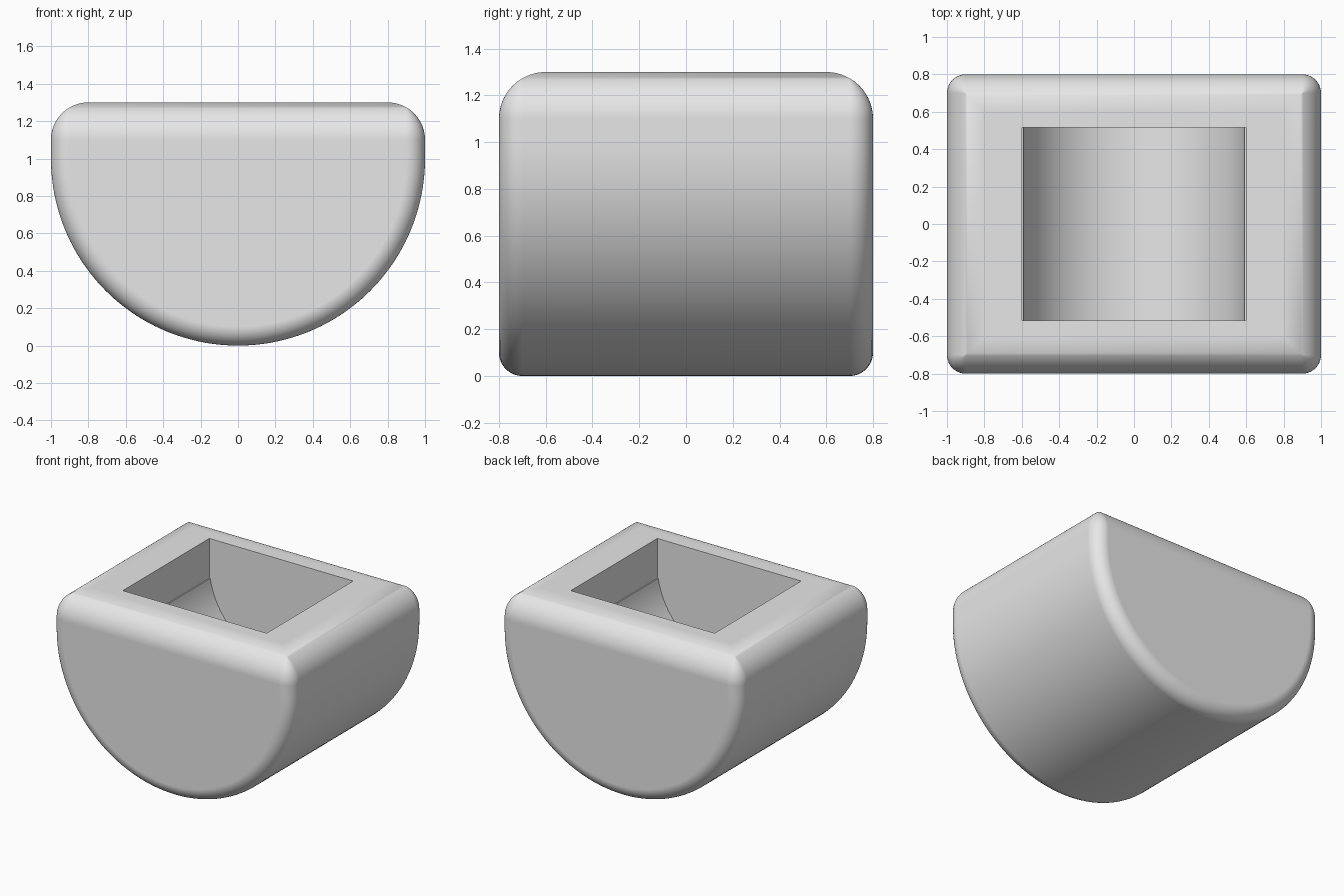
import bpy
import bmesh
from math import sin, cos, pi, sqrt, asin

if "Cube" in bpy.data.objects:
    bpy.data.objects.remove(bpy.data.objects["Cube"])

AXIS_Z = 1.0      # height of the round belly's axis
SIDE_R = 0.1      # fillet of the end rims
TOP_R = 0.2       # fillet of the top rim
SEGS = 10         # steps per fillet

grey = bpy.data.materials.new("plain grey")
grey.use_nodes = True
grey.diffuse_color = (0.8, 0.8, 0.8, 1)
grey.node_tree.nodes["Principled BSDF"].inputs["Base Color"].default_value = (0.8, 0.8, 0.8, 1)


def make_object(name, bm):
    bmesh.ops.remove_doubles(bm, verts=bm.verts, dist=1e-5)
    bmesh.ops.recalc_face_normals(bm, faces=bm.faces)
    mesh = bpy.data.meshes.new(name)
    bm.to_mesh(mesh)
    bm.free()
    mesh.materials.append(grey)
    obj = bpy.data.objects.new(name, mesh)
    bpy.context.collection.objects.link(obj)
    return obj


def side_profile(inset):
    """Rounded right-hand edge, as (x, y) from front to back."""
    r = max(SIDE_R - inset, 0)
    cx, cy = 1 - inset - r, 0.8 - inset - r
    corner = [i * pi / 2 / SEGS for i in range(SEGS + 1)]
    front = [(cx + r * sin(a), -cy - r * cos(a)) for a in corner]
    return front + [(x, -y) for x, y in reversed(front)]


def skin(bm, rows, closed):
    """Join neighbouring rows of vertices with quads."""
    for a, b in zip(rows, rows[1:]):
        n = len(a)
        for i in range(n if closed else n - 1):
            j = (i + 1) % n
            bm.faces.new((a[i], a[j], b[j], b[i]))


# Body: half-round belly, swept about its axis
bm = bmesh.new()
STEPS = 96
rows = []
for k in range(STEPS + 1):
    a = -pi * k / STEPS
    rows.append([bm.verts.new((r * cos(a), y, AXIS_Z + r * sin(a)))
                 for r, y in side_profile(0)])
skin(bm, rows, False)
for end in (0, -1):
    bm.faces.new([row[end] for row in rows])

# Body: upright band and rounded top rim, stacked as rounded rectangles
levels = [(AXIS_Z, 0)]
for k in range(2 * SEGS + 1):
    a = k * pi / 4 / SEGS
    levels.append((1.3 - TOP_R * (1 - sin(a)), TOP_R * (1 - cos(a))))
rows = []
for z, inset in levels:
    right = side_profile(inset)
    ring = right + [(-x, y) for x, y in reversed(right)]
    rows.append([bm.verts.new((x, y, z)) for x, y in ring])
skin(bm, rows, True)
bm.faces.new(rows[-1])
bmesh.ops.dissolve_degenerate(bm, dist=1e-5, edges=bm.edges)
body = make_object("body", bm)

# Pocket: straight-sided opening over a round trough with a narrow ledge
HALF_W, HALF_D, TROUGH_Z = 0.6, 0.515, 1.1
start = asin((TROUGH_Z - AXIS_Z) / HALF_W)
outline = [(HALF_W, 1.5), (HALF_W, AXIS_Z)]
for k in range(65):
    a = start + (pi - 2 * start) * k / 64
    outline.append((HALF_W * cos(a), TROUGH_Z - HALF_W * sin(a)))
outline += [(-HALF_W, AXIS_Z), (-HALF_W, 1.5)]
bm = bmesh.new()
ends = [[bm.verts.new((x, y, z)) for x, z in outline] for y in (-HALF_D, HALF_D)]
skin(bm, ends, True)
for end in ends:
    bm.faces.new(end)
cutter = make_object("pocket_cutter", bm)
cutter.hide_render = True

cut = body.modifiers.new("pocket", "BOOLEAN")
cut.operation = "DIFFERENCE"
cut.solver = "EXACT"
cut.object = cutter

bpy.ops.object.select_all(action="DESELECT")
body.select_set(True)
bpy.context.view_layer.objects.active = body
bpy.ops.object.modifier_apply(modifier=cut.name)
bpy.data.objects.remove(cutter)

# Smooth rounded surfaces, crisp pocket edges, flat ends
bpy.ops.object.shade_smooth_by_angle(angle=pi / 6)
flat = body.modifiers.new("flat ends", "WEIGHTED_NORMAL")
flat.keep_sharp = True
